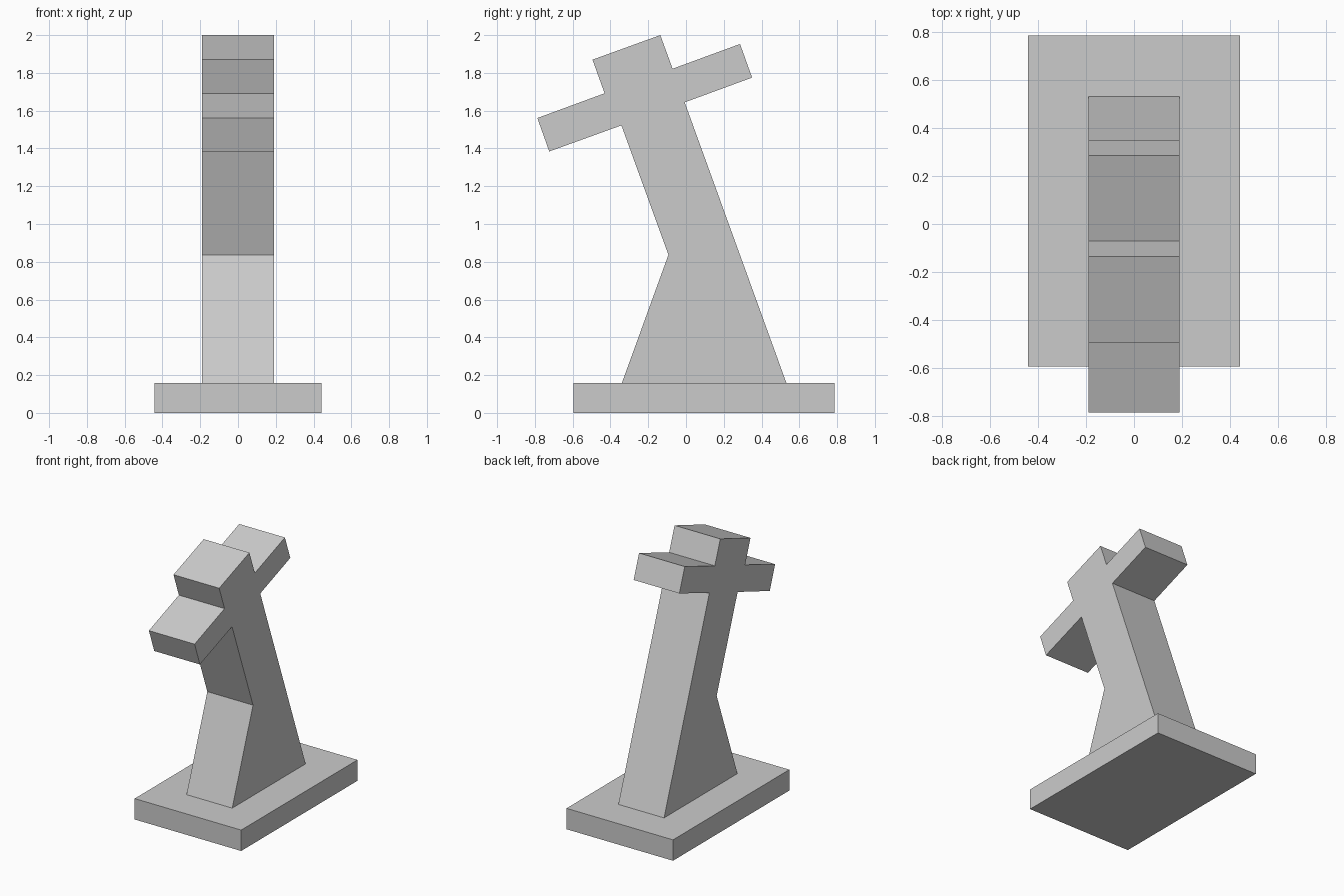
import bpy
import bmesh

default = bpy.data.objects.get("Cube")
if default:
    bpy.data.objects.remove(default, do_unlink=True)

grey = bpy.data.materials.new("plain grey")
grey.use_nodes = True
colour = (0.6, 0.6, 0.6, 1)
grey.diffuse_color = colour
grey.node_tree.nodes["Principled BSDF"].inputs["Base Color"].default_value = colour


def extrude_profile(name, profile, half_width):
    """Extrude a (y, z) outline symmetrically across x."""
    bm = bmesh.new()
    face = bm.faces.new([bm.verts.new((-half_width, y, z)) for y, z in profile])
    side = bmesh.ops.extrude_face_region(bm, geom=[face])["geom"]
    verts = [v for v in side if isinstance(v, bmesh.types.BMVert)]
    bmesh.ops.translate(bm, verts=verts, vec=(2 * half_width, 0, 0))
    bmesh.ops.recalc_face_normals(bm, faces=bm.faces)
    mesh = bpy.data.meshes.new(name)
    bm.to_mesh(mesh)
    bm.free()
    mesh.materials.append(grey)
    obj = bpy.data.objects.new(name, mesh)
    bpy.context.collection.objects.link(obj)
    return obj


# Flat rectangular plinth
extrude_profile("base_plate", [(-0.595, 0), (0.787, 0), (0.787, 0.157), (-0.595, 0.157)], 0.443)

# Leaning cross with its front buttress, as one outline
extrude_profile("leaning_cross", [
    (-0.34, 0.157), (0.532, 0.157),                      # foot
    (-0.007, 1.644), (0.35, 1.775), (0.286, 1.953),      # rear arm
    (-0.071, 1.822), (-0.136, 2.0), (-0.495, 1.87),      # top
    (-0.431, 1.692), (-0.787, 1.561), (-0.724, 1.384),   # front arm
    (-0.342, 1.522), (-0.093, 0.837),                    # stem and buttress
], 0.19)
